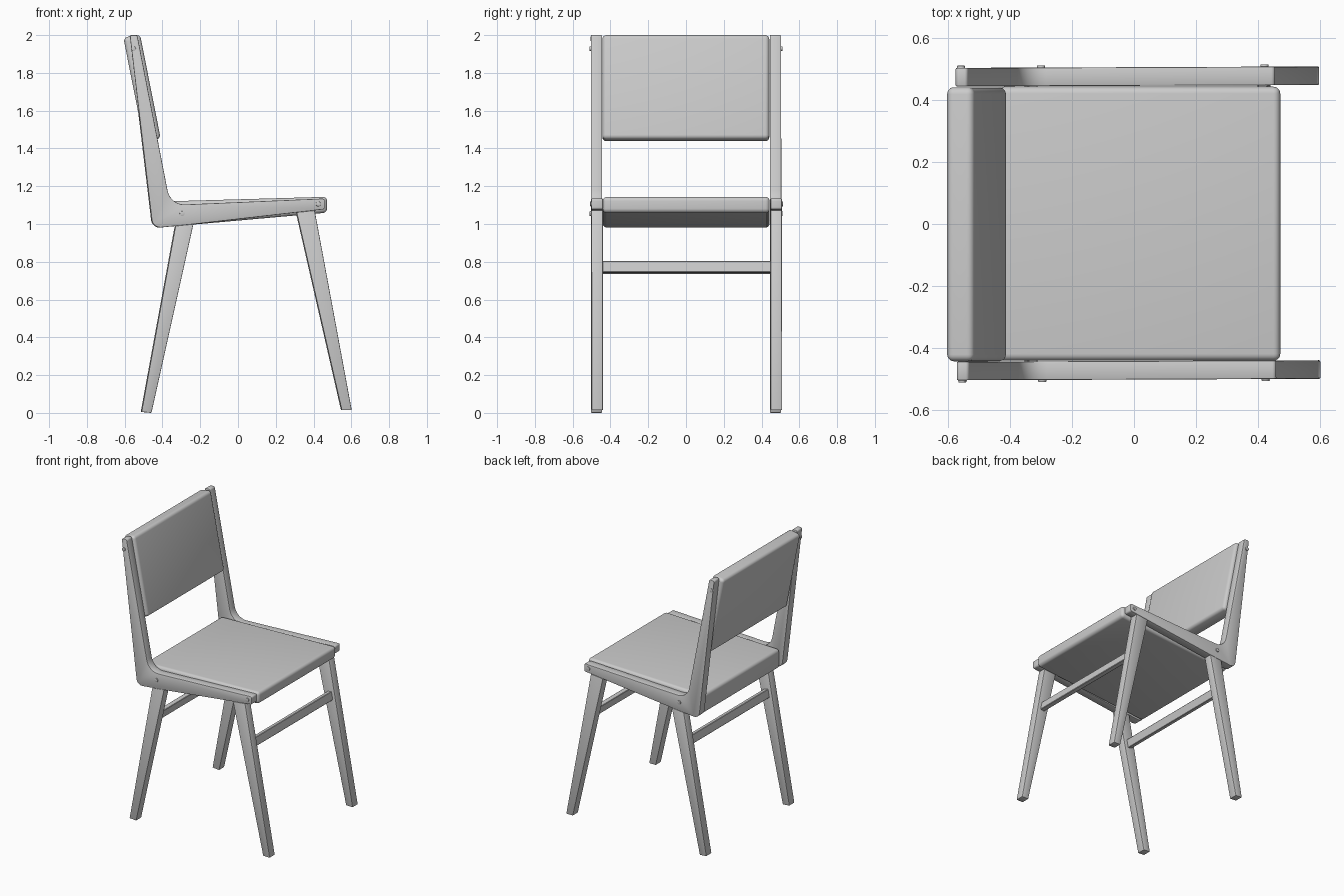
import bpy, bmesh, math
from mathutils import Vector

if "Cube" in bpy.data.objects:
    bpy.data.objects.remove(bpy.data.objects["Cube"])


def rounded(corners):
    """Outline (x, z) from corners (x, z, radius)."""
    out, n = [], len(corners)
    for i, (x, z, r) in enumerate(corners):
        p = Vector((x, z))
        if r == 0:
            out.append(p)
            continue
        a = (Vector(corners[i - 1][:2]) - p).normalized()
        b = (Vector(corners[(i + 1) % n][:2]) - p).normalized()
        half = a.angle(b) / 2
        centre = p + (a + b).normalized() * r / math.sin(half)
        s = p + a * r / math.tan(half) - centre
        sweep = math.pi - 2 * half
        sign = 1 if s.x * (-centre + p).y - s.y * (-centre + p).x > 0 else -1
        for k in range(7):
            t = sign * sweep * k / 6
            out.append(centre + Vector((s.x * math.cos(t) - s.y * math.sin(t),
                                        s.x * math.sin(t) + s.y * math.cos(t))))
    return out


def prism(name, corners, y0, y1, bevel, segments, mirror=False):
    """Extrude an xz outline along y, soften its edges, optionally mirror it."""
    bm = bmesh.new()
    face = bm.faces.new([bm.verts.new((p.x, y0, p.y)) for p in rounded(corners)])
    ext = bmesh.ops.extrude_face_region(bm, geom=[face])["geom"]
    bmesh.ops.translate(bm, vec=(0, y1 - y0, 0),
                        verts=[v for v in ext if isinstance(v, bmesh.types.BMVert)])
    bmesh.ops.recalc_face_normals(bm, faces=bm.faces)
    edges = [e for e in bm.edges if e.calc_face_angle() > 0.6]
    bmesh.ops.bevel(bm, geom=edges, offset=bevel, segments=segments, profile=0.5,
                    affect='EDGES', clamp_overlap=True)
    bmesh.ops.recalc_face_normals(bm, faces=bm.faces)
    mesh = bpy.data.meshes.new(name)
    bm.to_mesh(mesh)
    bm.free()
    ob = bpy.data.objects.new(name, mesh)
    bpy.context.collection.objects.link(ob)
    bpy.ops.object.select_all(action='DESELECT')
    ob.select_set(True)
    bpy.context.view_layer.objects.active = ob
    bpy.ops.object.shade_smooth_by_angle(angle=math.radians(35))
    if mirror:
        # the wooden frame sits very slightly askew to the cushions
        m = ob.modifiers.new("Mirror", 'MIRROR')
        m.use_axis = (False, True, False)
        ob.location.y = 0.002
        ob.rotation_euler.z = 0.004
    return ob


def tilted_box(x, z, thick, height, tilt):
    """Corners of a rectangle whose lower end leans toward +x by tilt."""
    n = Vector((math.cos(tilt), math.sin(tilt))) * thick / 2
    d = Vector((math.sin(tilt), -math.cos(tilt))) * height / 2
    c = Vector((x, z))
    return [(*(c + i * n + j * d), 0) for i, j in ((-1, -1), (1, -1), (1, 1), (-1, 1))]


# L-shaped side frames
prism("side_frame", [(-0.575, 2.0, 0.012), (-0.535, 2.0, 0.012), (-0.36, 1.1, 0.09),
                     (0.457, 1.135, 0.012), (0.457, 1.078, 0.012),
                     (-0.235, 0.999, 0), (-0.453, 0.977, 0.045)],
      0.444, 0.504, 0.004, 2, True)

# Tapered legs
prism("front_leg", [(0.308, 1.062, 0), (0.404, 1.072, 0), (0.60, 0.015, 0), (0.547, 0.015, 0)],
      0.444, 0.504, 0.004, 2, True)
prism("rear_leg", [(-0.333, 0.99, 0), (-0.238, 1.0, 0), (-0.46, 0.0, 0), (-0.513, 0.005, 0)],
      0.444, 0.504, 0.004, 2, True)

# Stretchers between the legs
prism("front_stretcher", tilted_box(0.42, 0.772, 0.032, 0.06, math.radians(11)),
      -0.45, 0.45, 0.003, 1)
prism("rear_stretcher", tilted_box(-0.332, 0.767, 0.032, 0.06, math.radians(-11)),
      -0.45, 0.45, 0.003, 1)

# Wedge-shaped seat and backrest cushions
prism("seat_cushion", [(-0.44, 1.118, 0), (0.472, 1.144, 0), (0.472, 1.06, 0), (-0.44, 0.979, 0)],
      -0.441, 0.443, 0.022, 5)
prism("back_cushion", tilted_box(-0.508, 1.719, 0.09, 0.563, math.radians(11.2)),
      -0.443, 0.441, 0.022, 5)

# Screw heads on the outer faces
for i, (x, z) in enumerate([(-0.556, 1.928), (-0.298, 1.055), (0.423, 1.106)]):
    ring = [(x + 0.013 * math.cos(a * math.pi / 8), z + 0.013 * math.sin(a * math.pi / 8), 0)
            for a in range(16)]
    prism("screw_head_%d" % (i + 1), ring, 0.49, 0.511, 0.002, 2, True)
